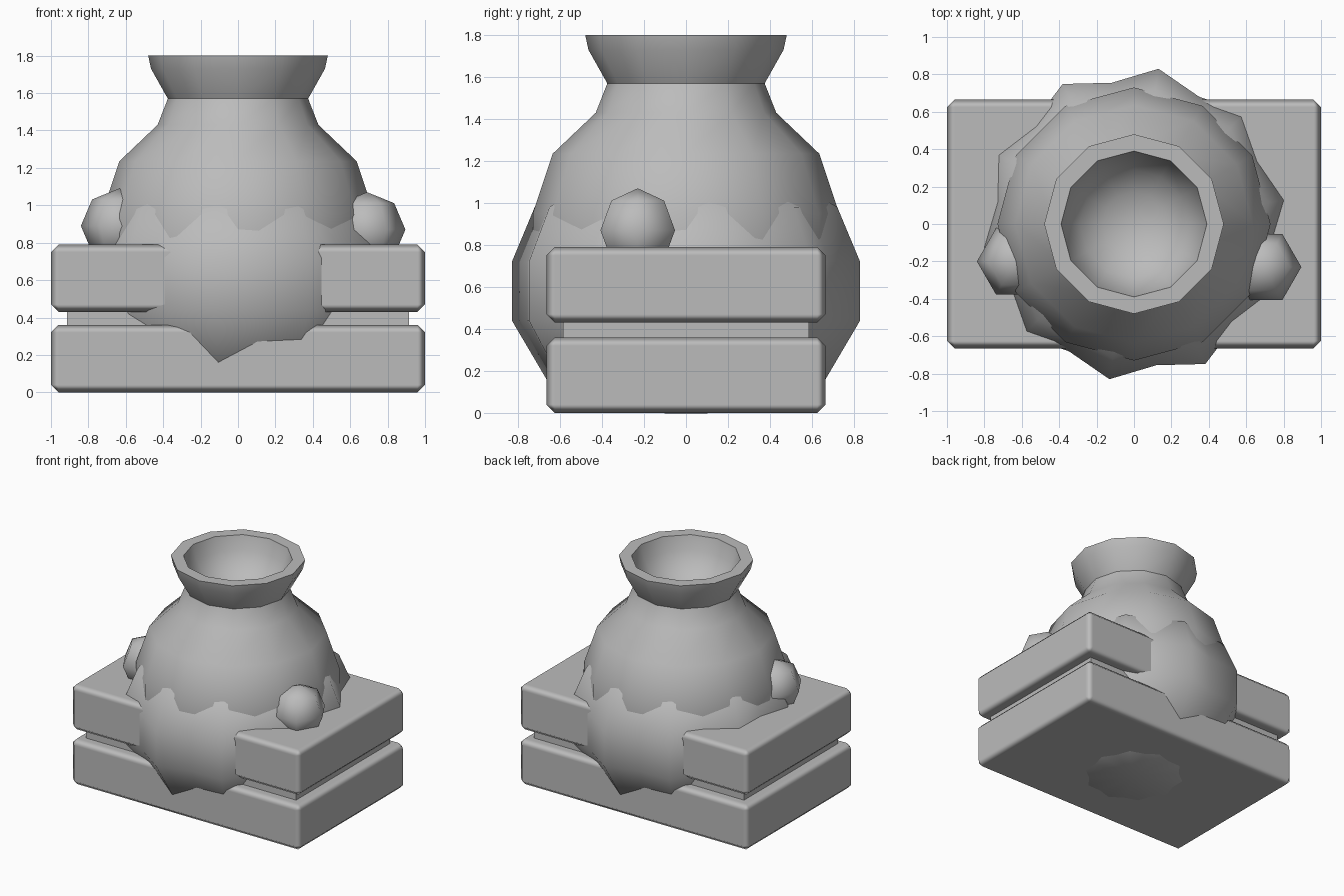
import bpy, bmesh, math

cube = bpy.data.objects.get("Cube")
if cube:
    bpy.data.objects.remove(cube, do_unlink=True)

stone = bpy.data.materials.new("grey_stone")
stone.use_nodes = True
GREY = (0.5, 0.5, 0.5, 1)
stone.diffuse_color = GREY
stone.node_tree.nodes["Principled BSDF"].inputs["Base Color"].default_value = GREY


def finish(name, bm, smooth_angle):
    bmesh.ops.recalc_face_normals(bm, faces=bm.faces)
    mesh = bpy.data.meshes.new(name)
    bm.to_mesh(mesh)
    bm.free()
    mesh.materials.append(stone)
    obj = bpy.data.objects.new(name, mesh)
    bpy.context.collection.objects.link(obj)
    bpy.ops.object.select_all(action='DESELECT')
    obj.select_set(True)
    bpy.context.view_layer.objects.active = obj
    bpy.ops.object.shade_smooth_by_angle(angle=math.radians(smooth_angle))
    return obj


def lathe(name, profile, sides, start=0, valley=1, smooth_angle=180, center=(0, 0)):
    """Revolve (radius, z) points; valley scales the radius of every second column."""
    bm = bmesh.new()
    rings = []
    for r, z in profile:
        if r == 0:
            rings.append([bm.verts.new((center[0], center[1], z))] * sides)
            continue
        ring = []
        for i in range(sides):
            a = math.radians(start) + math.tau * i / sides
            k = r * (valley if i % 2 else 1)
            ring.append(bm.verts.new((center[0] + k * math.cos(a), center[1] + k * math.sin(a), z)))
        rings.append(ring)
    for low, high in zip(rings, rings[1:]):
        for i in range(sides):
            j = (i + 1) % sides
            corners = dict.fromkeys((low[i], low[j], high[j], high[i]))
            bm.faces.new(list(corners))
    return finish(name, bm, smooth_angle)


def slab(name, half_x, half_y, bottom, top, bevel):
    bm = bmesh.new()
    bmesh.ops.create_cube(bm, size=1)
    for v in bm.verts:
        v.co = (v.co.x * 2 * half_x, v.co.y * 2 * half_y, bottom if v.co.z < 0 else top)
    obj = finish(name, bm, 180 if bevel else 30)
    if bevel:
        mod = obj.modifiers.new("chamfer", 'BEVEL')
        mod.width = bevel
        mod.segments = 1
        mod.harden_normals = True


# Stacked base
slab("lower_slab", 1, 0.665, 0, 0.36, 0.04)
slab("middle_slab", 0.915, 0.585, 0.3, 0.5, 0)
slab("upper_slab", 1, 0.665, 0.43, 0.79, 0.04)

# Twelve-sided pot with flared rim and bowl
lathe("pot", [(0, 0.1), (0.4, 0.15), (0.63, 0.4), (0.73, 0.68), (0.73, 0.95),
              (0.635, 1.235), (0.43, 1.43), (0.375, 1.57), (0.465, 1.73), (0.48, 1.8),
              (0.39, 1.8), (0.36, 1.69), (0.29, 1.58), (0.17, 1.5), (0, 1.47)],
      12, smooth_angle=45)

# Ridged lump around the lower pot
lathe("ridged_lump", [(0, -0.002), (0.37, -0.001), (0.673, 0.16), (0.84, 0.44),
                      (0.84, 0.72), (0.73, 0.98), (0.5, 1.12), (0, 1.15)],
      20, start=-99, valley=0.91)

# Small side knobs
for name, x, y, z in (("left_knob", 0.69, -0.23, 0.87), ("right_knob", -0.635, -0.2, 0.89)):
    steps = [math.pi * (i / 4 - 0.5) for i in range(1, 4)]
    ring = [(0.205 * math.cos(a), z + 0.2 * math.sin(a)) for a in steps]
    lathe(name, [(0, z - 0.2)] + ring + [(0, z + 0.2)], 6, center=(x, y))
